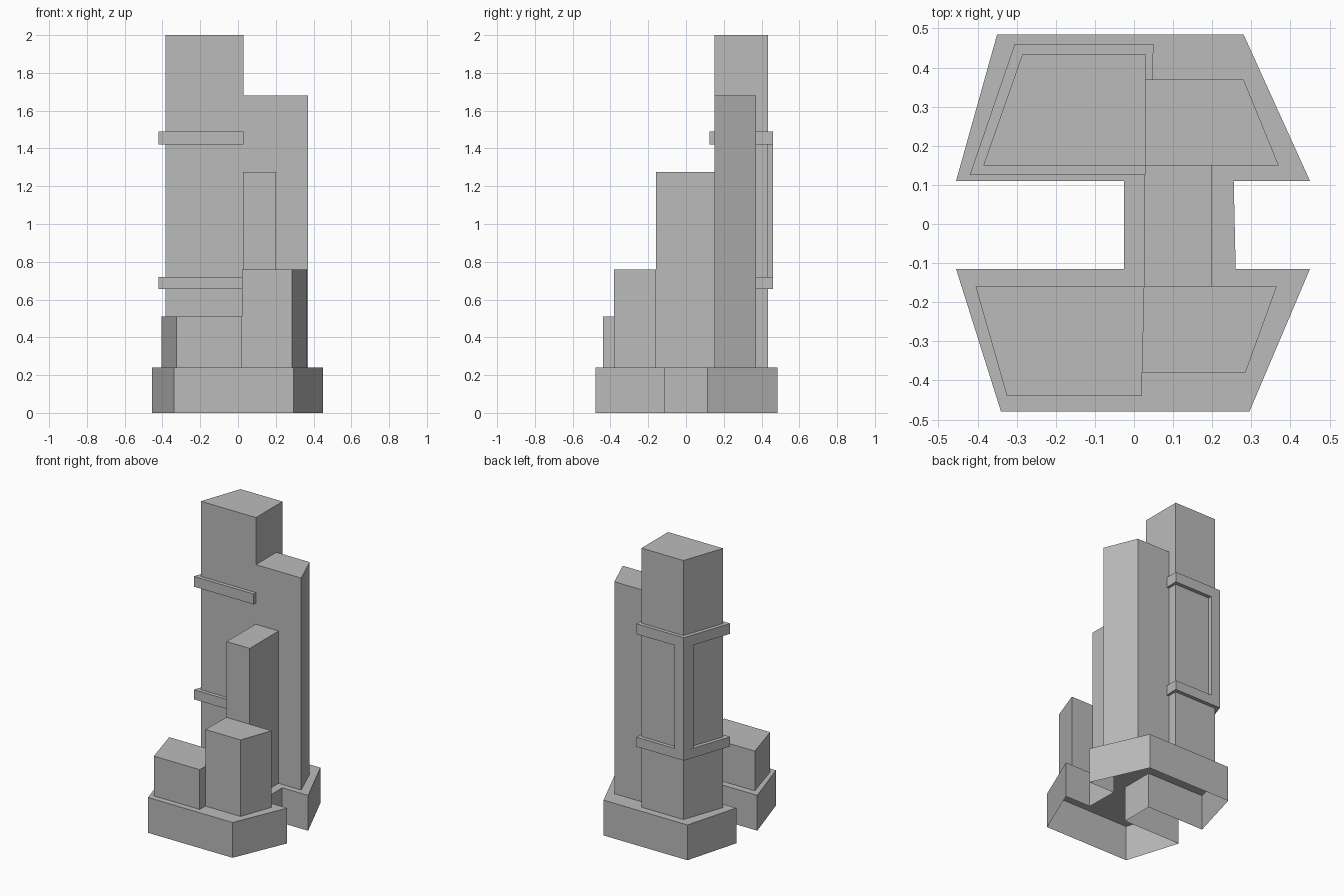
import bpy
import bmesh

cube = bpy.data.objects.get("Cube")
if cube:
    bpy.data.objects.remove(cube, do_unlink=True)

# One plain grey for the whole massing model
GREY = (0.5, 0.5, 0.5, 1.0)
grey = bpy.data.materials.new("plain grey")
grey.use_nodes = True
grey.diffuse_color = GREY
grey.node_tree.nodes["Principled BSDF"].inputs["Base Color"].default_value = GREY


def prism(name, outline, bottom, top, closed=True):
    """Extrude a footprint upward; closed=False leaves the underside open."""
    bm = bmesh.new()
    floor = bm.faces.new([bm.verts.new((x, y, bottom)) for x, y in outline])
    result = bmesh.ops.extrude_face_region(bm, geom=[floor], use_keep_orig=True)
    for v in result["geom"]:
        if isinstance(v, bmesh.types.BMVert):
            v.co.z = top
    bmesh.ops.recalc_face_normals(bm, faces=bm.faces[:])
    if not closed:
        bmesh.ops.delete(bm, geom=[floor], context='FACES_ONLY')
    mesh = bpy.data.meshes.new(name)
    bm.to_mesh(mesh)
    bm.free()
    mesh.materials.append(grey)
    obj = bpy.data.objects.new(name, mesh)
    bpy.context.collection.objects.link(obj)
    return obj


BASE_TOP = 0.24

# Hollow base: two tapered wings joined by a narrow link
prism("base", [
    (-0.35, 0.485), (0.28, 0.485), (0.45, 0.11), (0.255, 0.11),
    (0.26, -0.115), (0.45, -0.115), (0.295, -0.48), (-0.34, -0.48),
    (-0.455, -0.115), (-0.025, -0.115), (-0.025, 0.11), (-0.455, 0.11),
], 0, BASE_TOP, closed=False)

# Towers and blocks standing on the base
blocks = {
    "tall_tower": (2.0, [(-0.385, 0.15), (0.03, 0.15), (0.03, 0.435), (-0.285, 0.435)]),
    "second_tower": (1.68, [(0.03, 0.15), (0.37, 0.15), (0.28, 0.37), (0.03, 0.37)]),
    "link_tower": (1.275, [(0.027, -0.16), (0.2, -0.16), (0.2, 0.15), (0.027, 0.15)]),
    "front_tall_block": (0.76, [(0.02, -0.38), (0.285, -0.38), (0.365, -0.16), (0.025, -0.16)]),
    "front_low_block": (0.51, [(-0.325, -0.44), (0.02, -0.44), (0.025, -0.16), (-0.405, -0.16)]),
}
for name, (top, outline) in blocks.items():
    prism(name, outline, BASE_TOP, top, closed=False)

# Projecting bands round the tall tower
band = [(-0.42, 0.125), (0.03, 0.125), (0.03, 0.37), (0.047, 0.37),
        (0.05, 0.46), (-0.305, 0.46)]
for name, bottom, top in (("lower_band", 0.655, 0.72), ("upper_band", 1.42, 1.49)):
    prism(name, band, bottom, top)

# Corner post between the bands
prism("corner_post", [(-0.305, 0.46), (-0.329, 0.389), (-0.27, 0.38),
                      (-0.235, 0.42), (-0.235, 0.46)], 0.72, 1.42)
